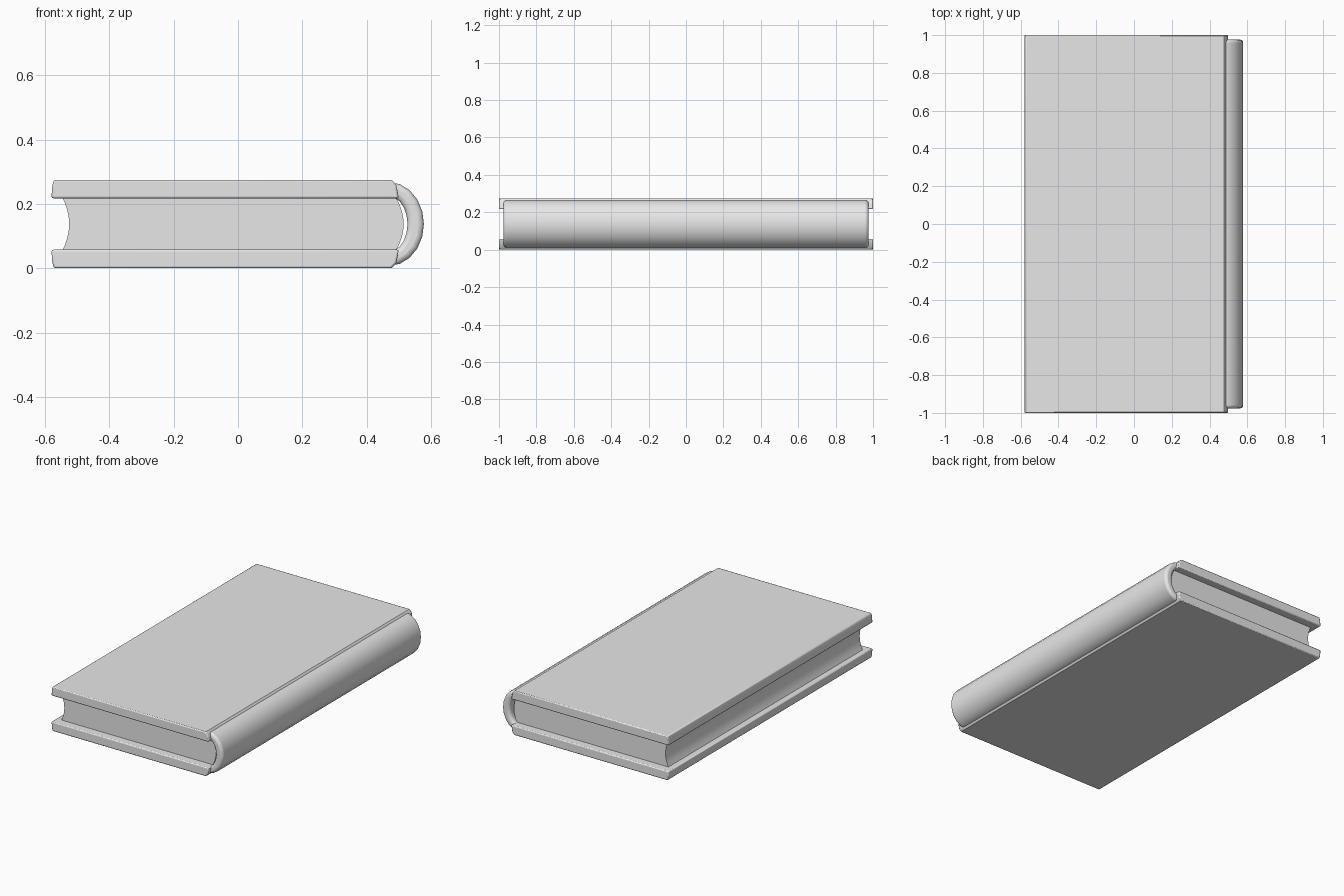
import bpy, bmesh, math

cube = bpy.data.objects.get("Cube")
if cube:
    bpy.data.objects.remove(cube, do_unlink=True)

MID = 0.1375  # height of the book's middle plane

grey = bpy.data.materials.new("plain_grey")
grey.use_nodes = True
grey.diffuse_color = (0.8, 0.8, 0.8, 1)
grey.node_tree.nodes["Principled BSDF"].inputs["Base Color"].default_value = (0.8, 0.8, 0.8, 1)


def prism(name, profile, half_length, bevel=0.0, segments=2):
    """Extrude an (x, height from middle) profile along y."""
    bm = bmesh.new()
    face = bm.faces.new([bm.verts.new((x, -half_length, MID + z)) for x, z in profile])
    ext = bmesh.ops.extrude_face_region(bm, geom=[face])
    verts = [g for g in ext["geom"] if isinstance(g, bmesh.types.BMVert)]
    bmesh.ops.translate(bm, verts=verts, vec=(0, 2 * half_length, 0))
    bmesh.ops.recalc_face_normals(bm, faces=bm.faces)
    mesh = bpy.data.meshes.new(name)
    bm.to_mesh(mesh)
    bm.free()
    mesh.materials.append(grey)
    obj = bpy.data.objects.new(name, mesh)
    bpy.context.collection.objects.link(obj)
    if bevel:
        mod = obj.modifiers.new("Soft edges", "BEVEL")
        mod.width = bevel
        mod.segments = segments
        mod.limit_method = "ANGLE"
        mod.angle_limit = math.radians(50)
    bpy.ops.object.select_all(action="DESELECT")
    obj.select_set(True)
    bpy.context.view_layer.objects.active = obj
    bpy.ops.object.shade_smooth_by_angle(angle=math.radians(35))
    return obj


def arc(cx, a, b, start, end, steps):
    """Points on an ellipse centred on the middle plane."""
    angles = [math.radians(start + (end - start) * i / steps) for i in range(steps + 1)]
    return [(cx + a * math.cos(t), b * math.sin(t)) for t in angles]


# Covers: one slab profile, mirrored about the middle plane
cover = [(-0.58, 0.08), (-0.578, 0.115), (-0.573, MID), (0.477, MID), (0.492, 0.122), (0.5, 0.08)]
for name, side in (("top_cover", 1), ("bottom_cover", -1)):
    prism(name, [(x, z * side) for x, z in cover], 1.0, 0.006)

# Page block: rounded at the spine, hollowed at the fore edge
back = [(0.515 - 0.025 * (z / 0.085) ** 2, z) for z in [0.085 * i / 4 for i in range(-4, 5)]]
fore = [(-0.525 - 0.022 * (z / 0.085) ** 2, z) for z in [0.085 * i / 4 for i in range(4, -5, -1)]]
prism("page_block", back + fore, 0.95)

# Spine: curved shell with softened ends
outer = arc(0.47, 0.108, 0.13, -90, 90, 10)
inner = arc(0.47, 0.057, 0.086, 90, -90, 10)
prism("spine", outer + inner, 0.976, 0.016, 3)
